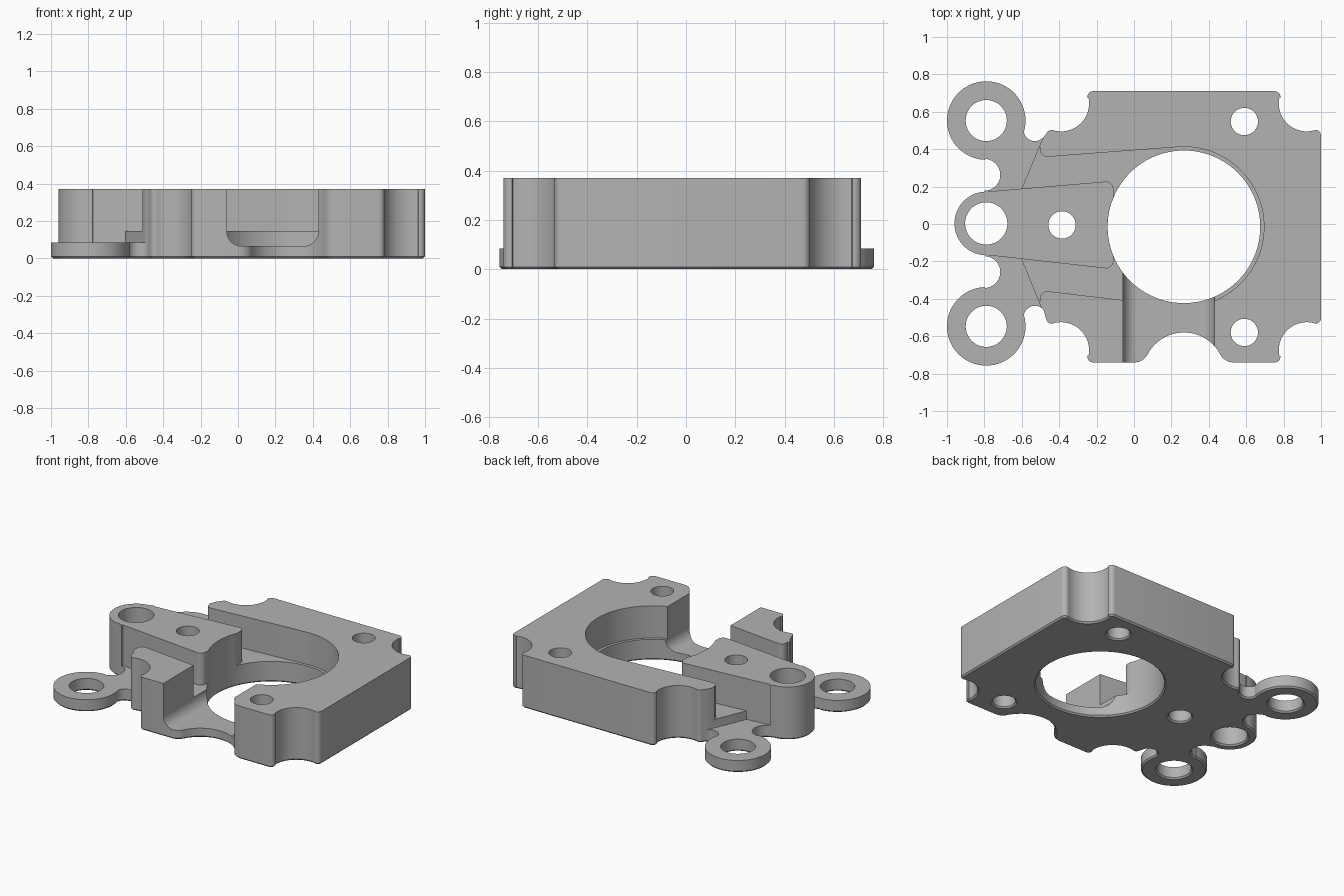
import bpy, math
from mathutils import Vector, Matrix

if "Cube" in bpy.data.objects:
    bpy.data.objects.remove(bpy.data.objects["Cube"])

TOP = 0.37          # full height
CX, CY = 0.267, -0.015   # bore centre

mat = bpy.data.materials.new("machined grey")
mat.diffuse_color = (0.45, 0.45, 0.45, 1)
mat.use_nodes = True
mat.node_tree.nodes["Principled BSDF"].inputs["Base Color"].default_value = mat.diffuse_color


def arc(cx, cy, r, a0, a1, step=6):
    n = max(2, math.ceil(abs(a1 - a0) / step))
    angs = [math.radians(a0 + (a1 - a0) * i / n) for i in range(n + 1)]
    return [(cx + r * math.cos(a), cy + r * math.sin(a)) for a in angs]


def circle(cx, cy, r, n=64):
    return arc(cx, cy, r, 0, 360, 360 / n)[:-1]


def offset(pts, d):
    """Move a counter-clockwise outline outward by d."""
    out, n = [], len(pts)
    for i in range(n):
        p, a, b = Vector(pts[i]), Vector(pts[i - 1]), Vector(pts[(i + 1) % n])
        e, f = (p - a).normalized(), (b - p).normalized()
        n1, n2 = Vector((e.y, -e.x)), Vector((f.y, -f.x))
        m = (n1 + n2).normalized()
        out.append(tuple(p + m * d / max(0.6, m.dot(n1))))
    return out


def prism(name, pts, levels):
    """Stack rings of one outline; levels are (z, outward offset)."""
    clean = [p for i, p in enumerate(pts) if (Vector(p) - Vector(pts[i - 1])).length > 0.0015]
    n = len(clean)
    if sum(clean[i - 1][0] * clean[i][1] - clean[i][0] * clean[i - 1][1] for i in range(n)) < 0:
        clean.reverse()
    verts = [(x, y, z) for z, d in levels for x, y in (offset(clean, d) if d else clean)]
    faces = [list(range(n))[::-1], list(range(n * (len(levels) - 1), n * len(levels)))]
    for k in range(len(levels) - 1):
        for i in range(n):
            j = (i + 1) % n
            faces.append([k * n + i, k * n + j, (k + 1) * n + j, (k + 1) * n + i])
    me = bpy.data.meshes.new(name)
    me.from_pydata(verts, [], faces)
    me.materials.append(mat)
    ob = bpy.data.objects.new(name, me)
    bpy.context.collection.objects.link(ob)
    return ob


def cut(target, cutter, remove=True):
    m = target.modifiers.new("cut", 'BOOLEAN')
    m.operation, m.solver, m.object = 'DIFFERENCE', 'EXACT', cutter
    bpy.context.view_layer.objects.active = target
    bpy.ops.object.modifier_apply(modifier=m.name)
    if remove:
        bpy.data.objects.remove(cutter)


def flip(pts, s, off):
    return [(x, s * y + off) for x, y in pts]


# Outer outline: right and left quarters, mirrored front to back
def right_part(s):
    return flip(arc(0.97, 0.488, 0.03, 0, 100, 15) + arc(0.924, 0.66, 0.15, -75, -190)
                + arc(0.753, 0.695, 0.03, -10, 90, 15), s, CY)


def left_part(s):
    body = flip(arc(-0.219, 0.695, 0.03, 90, 190, 15) + arc(-0.39, 0.66, 0.15, 10, -105)
                + arc(-0.44, 0.488, 0.03, 80, 160, 15), s, CY)
    ear = flip(arc(-0.53, 0.50, 0.06, -40, -165, 10) + arc(-0.79, 0.55, 0.21, -17, 268)
               + arc(-0.80, 0.26, 0.085, 88, -88) + arc(-0.79, 0, 0.17, 92, 180), s, 0.003)
    return body + ear


front_notch = (arc(CX - 0.265, -0.66, 0.08, -90, -27.8) + arc(CX, -0.80, 0.22, 152.2, 27.8)
               + arc(CX + 0.265, -0.66, 0.08, 207.8, 270))
outline = (right_part(1) + left_part(1) + left_part(-1)[::-1]
           + front_notch + right_part(-1)[::-1])
body = prism("motor_mount_block", outline, [(0, -0.01), (0.01, 0), (TOP, 0)])

# Central arm shape, kept clear of the pocket and ear cuts
arm = prism("arm_keep", [(-1.2, 0.25), (-1.2, -0.24), (-0.8, -0.24), (-0.775, -0.167)]
            + arc(-0.15, -0.197, 0.04, -95, 0, 15) + arc(-0.15, 0.187, 0.04, 0, 95, 15)
            + [(-0.775, 0.174), (-0.8, 0.25)], [(-0.5, 0), (1, 0)])

# Pocket around the bore, opening to the left
pocket = prism("pocket_cutter", arc(CX, CY, 0.428, -96.5, 94, 4)
               + arc(-0.465, 0.395, 0.036, -86, -203, 12) + [(-0.62, 0.41), (-0.62, -0.41)]
               + arc(-0.465, -0.395, 0.036, 203, 84, 12), [(0.145, 0), (0.6, 0)])
# Low ears
ears = prism("ear_cutter", [(-0.47, 0.5), (-0.603, 0.185), (-0.603, -0.185), (-0.47, -0.51),
                            (-0.53, -0.6), (-0.53, -0.9), (-1.1, -0.9), (-1.1, 0.9),
                            (-0.53, 0.9), (-0.53, 0.6)], [(0.085, 0), (0.6, 0)])
for c in (pocket, ears):
    cut(c, arm, remove=False)
    cut(body, c)
bpy.data.objects.remove(arm)

# Front slot with rounded floor corners
slot = prism("slot_cutter", [(-0.06, 0.6)] + arc(0.02, 0.145, 0.08, 180, 270)
             + arc(0.35, 0.145, 0.08, 270, 360) + [(0.43, 0.6)], [(0.2, 0), (0.9, 0)])
slot.data.transform(Matrix.Rotation(math.pi / 2, 4, 'X'))
cut(body, slot)

# Bore and screw holes, chamfered underneath
holes = [(CX, CY, 0.408, 96)]
holes += [(-0.79, y, r, 48) for y, r in ((0.553, 0.11), (0.003, 0.113), (-0.547, 0.11))]
holes += [(0.59, 0.548, 0.073, 40), (0.59, -0.58, 0.073, 40), (-0.385, -0.005, 0.073, 40)]
for x, y, r, n in holes:
    cut(body, prism("hole_cutter", circle(x, y, r, n), [(-0.01, 0.02), (0.01, 0), (0.6, 0)]))

bpy.ops.object.select_all(action='DESELECT')
body.select_set(True)
bpy.context.view_layer.objects.active = body
bpy.ops.object.shade_smooth_by_angle(angle=math.radians(30))
